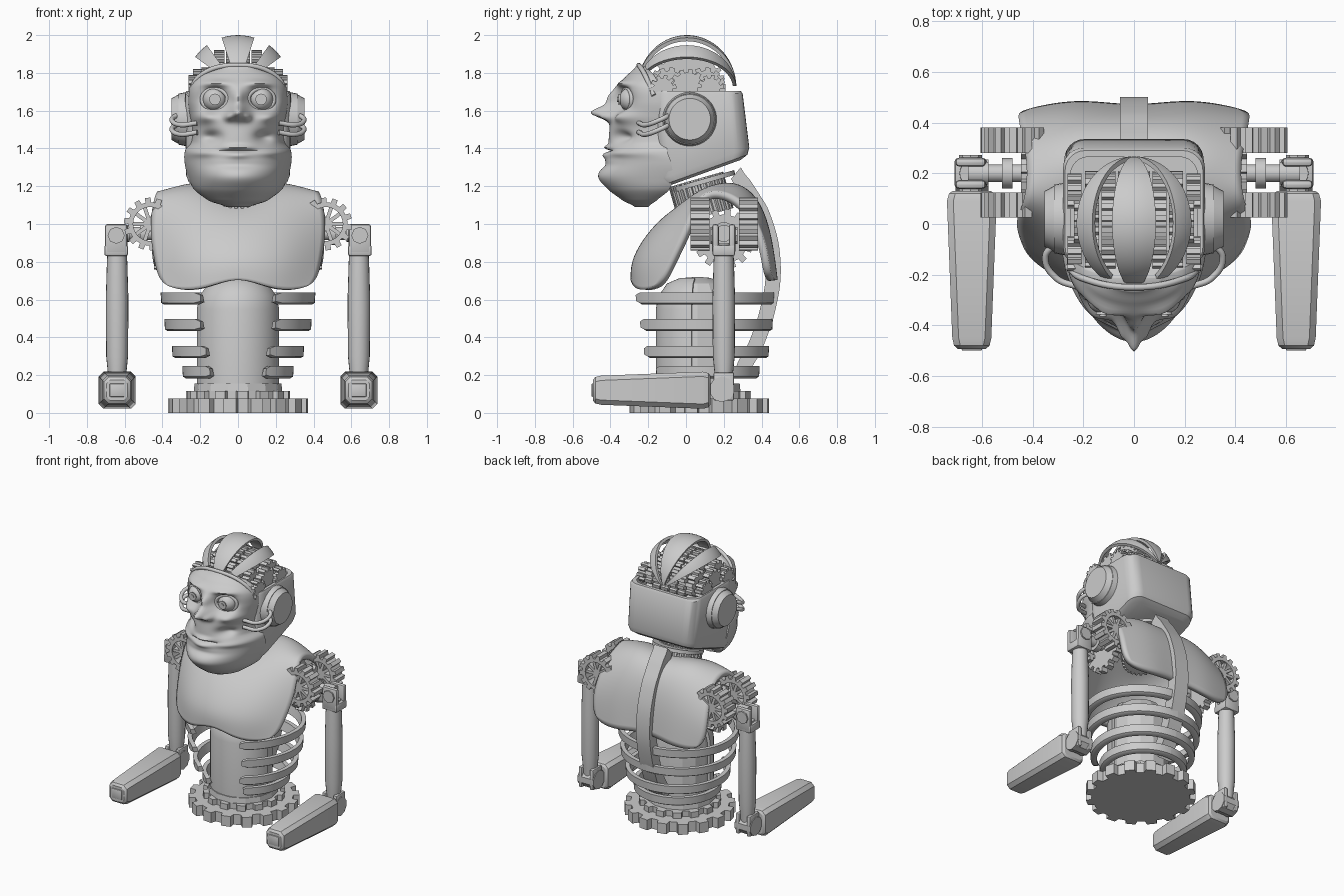
import bpy, bmesh
from math import sin, cos, asin, pi, radians, exp
from mathutils import Vector

if "Cube" in bpy.data.objects:
    bpy.data.objects.remove(bpy.data.objects["Cube"])
ROT = {'x': (0, pi / 2, 0), 'y': (pi / 2, 0, 0), 'z': (0, 0, 0)}

def finish(name, bm, smooth=35, loc=(0, 0, 0), rot=(0, 0, 0)):
    bmesh.ops.recalc_face_normals(bm, faces=bm.faces[:])
    me = bpy.data.meshes.new(name)
    bm.to_mesh(me)
    bm.free()
    if smooth:
        me.shade_smooth()
        me.set_sharp_from_angle(angle=radians(smooth))
    ob = bpy.data.objects.new(name, me)
    bpy.context.collection.objects.link(ob)
    ob.location, ob.rotation_euler = loc, rot
    return ob

def loft(name, rings, loop=False, smooth=35, loc=(0, 0, 0), rot=(0, 0, 0)):
    """Skin closed rings; cap the ends, or join last ring to first."""
    bm = bmesh.new()
    vs = [[bm.verts.new(p) for p in r] for r in rings]
    for a, b in zip(vs, vs[1:] + (vs[:1] if loop else [])):
        for j in range(len(a)):
            bm.faces.new((a[j - 1], a[j], b[j], b[j - 1]))
    for r in ([] if loop else (vs[0], vs[-1])):
        bm.faces.new(r)
    return finish(name, bm, smooth, loc, rot)

def gear(name, loc, axis, R, depth, teeth, tooth=0.03, hole=0):
    pts = [(2 * pi * (i + f) / teeth, r) for i in range(teeth)
           for f, r in ((0, R - tooth), (.4, R - tooth), (.47, R), (.93, R))]
    rings = [[(r * cos(a), r * sin(a), z * depth) for a, r in pts] for z in (-.5, .5)]
    if hole:
        rings += [[(hole * cos(a), hole * sin(a), z * depth) for a, r in pts] for z in (.5, -.5)]
    loft(name, rings, bool(hole), 0, loc, ROT.get(axis, axis))

def lathe(name, prof, n=32, loc=(0, 0, 0), axis='z', smooth=35):
    loft(name, [[(r * cos(2 * pi * i / n), r * sin(2 * pi * i / n), z) for i in range(n)] for r, z in prof],
         False, smooth, loc, ROT.get(axis, axis))

def disc(name, loc, axis, r1, r2, depth, n=32):
    lathe(name, [(r1, -depth / 2), (r2, depth / 2)], n, loc, axis)

def box(name, loc, size, bevel=0.012, rot=(0, 0, 0)):
    bm = bmesh.new()
    bmesh.ops.create_cube(bm, size=1)
    bmesh.ops.scale(bm, vec=size, verts=bm.verts)
    if bevel:
        bmesh.ops.bevel(bm, geom=bm.edges[:], offset=bevel, segments=2, affect='EDGES', profile=.5)
    finish(name, bm, 35, loc, rot)

def tube(name, pts, r, cyclic=False):
    cu = bpy.data.curves.new(name, 'CURVE')
    cu.dimensions, cu.bevel_depth, cu.bevel_resolution, cu.use_fill_caps = '3D', r, 3, True
    sp = cu.splines.new('BEZIER')
    sp.bezier_points.add(len(pts) - 1)
    for b, p in zip(sp.bezier_points, pts):
        b.co, b.handle_left_type, b.handle_right_type = p, 'AUTO', 'AUTO'
    sp.use_cyclic_u = cyclic
    bpy.context.collection.objects.link(bpy.data.objects.new(name, cu))

def spline(tab, z):
    """Smooth lookup in rows (z, a, b, ...)."""
    i = max(k for k in range(len(tab) - 1) if tab[k][0] <= z + 1e-9)
    q = [tab[max(0, min(len(tab) - 1, i + k))] for k in (-1, 0, 1, 2)]
    t = (z - q[1][0]) / (q[2][0] - q[1][0])
    return [.5 * (2 * b + (c - a) * t + (2 * a - 5 * b + 4 * c - d) * t * t + (3 * b - a - 3 * c + d) * t ** 3)
            for a, b, c, d in zip(*[r[1:] for r in q])]

def rrect(w, y0, y1, r, z0, slope=0):
    c = [(cx + r * cos(a), cy + r * sin(a)) for cx, cy, q in ((w - r, y1 - r, 0), (r - w, y1 - r, 1),
         (r - w, y0 + r, 2), (w - r, y0 + r, 3)) for a in [q * pi / 2 + i * pi / 12 for i in range(7)]]
    return [(x, y, z0 + slope * y) for x, y in c]

def octagon(x, y, z, w, h, c):
    return [(x + a * (w - c * k), y, z + b * (h - c * (1 - k))) for a, b, k in (
        (1, -1, 0), (1, 1, 0), (1, 1, 1), (-1, 1, 1), (-1, 1, 0), (-1, -1, 0), (-1, -1, 1), (1, -1, 1))]

# base gears and torso core
gear('base_gear', (0, .07, .0375), 'z', .37, .075, 16, .04)
gear('base_gear_upper', (0, .07, .093), 'z', .275, .045, 14, .03)
core = [(.2, .12), (.2, .55), (.185, .62), (.14, .685), (.07, .715), (.01, .72)]
lathe('torso_core', [(.235, .11), (.23, .155), (.2, .155)] + core[1:], 14, (0, .06, 0), smooth=20)
prof = [(r + .02, z) for r, z in core[:-1]] + [(r, z - .01) for r, z in core[-2::-1]]
loft('belly_plate', [[(r * cos(a), .06 + r * sin(a), z) for r, z in prof]
                     for a in [radians(-172 + 164 * i / 24) for i in range(25)]])
# ribs, open at the front
for z, rx, yf, yb, xf in ((.605, .41, .42, .37, .2), (.465, .39, .40, .36, .2),
                          (.322, .35, .37, .34, .17), (.215, .295, .30, .29, .15)):
    for s in (1, -1):
        rings = []
        for i in range(29):
            a = asin(xf / rx) + (pi - asin(xf / rx)) * i / 28
            ry, e = yf if a < pi / 2 else yb, .6 if i == 0 else 1
            rings.append([(s * (rx + o) * sin(a), .1 - (ry + o) * cos(a), z + q * .032 * e)
                          for o, q in ((0, 1), (-.03, 1), (-.045, -1), (-.018, -1), (-.003, -.7))])
        loft('rib', rings)
# spine strap
path = [(.18, .32), (.33, .40), (.5, .462), (.7, .5), (.9, .49), (1.08, .435), (1.22, .35), (1.3, .29)]
rings = []
for z in [.18 + .035 * i for i in range(33)]:
    p = Vector((0, spline(path, min(z, 1.3))[0], z))
    q = p + .08 * (Vector((0, -.2, .72)) - p).normalized()
    rings.append([(w, v.y, v.z) for w, v in ((-.055, p), (.055, p), (.055, q), (-.055, q))])
loft('spine_strap', rings)
# chest and back shell: rows of centre, middle and edge points, mirrored
rows = [((0, -.30, .735), (.2, -.28, .64), (.405, -.15, .66)), ((0, -.31, .82), (.26, -.26, .80), (.44, -.09, .78)),
        ((0, -.22, .96), (.26, -.16, .97), (.47, .0, .97)), ((0, -.1, 1.06), (.24, -.03, 1.12), (.45, .05, 1.12)),
        ((0, .05, 1.11), (.22, .09, 1.22), (.425, .12, 1.185)), ((0, .2, 1.21), (.22, .25, 1.26), (.42, .24, 1.16)),
        ((0, .36, 1.18), (.22, .37, 1.18), (.44, .34, 1.08)), ((0, .44, 1.0), (.24, .46, .98), (.46, .43, .9)),
        ((0, .46, .74), (.22, .50, .70), (.45, .45, .70))]
bm = bmesh.new()
grid = [[bm.verts.new((s * r[k][0], *r[k][1:])) for s, k in ((-1, 2), (-1, 1), (1, 0), (1, 1), (1, 2))] for r in rows]
for a, b in zip(grid, grid[1:]):
    for j in range(4):
        bm.faces.new((a[j], a[j + 1], b[j + 1], b[j]))
ob = finish('chest_shell', bm, 180)
m = ob.modifiers.new('round', 'SUBSURF')
m.levels = m.render_levels = 3
ob.modifiers.new('thick', 'SOLIDIFY').thickness = .04
# neck
tilt = (radians(16), 0, 0)
gear('neck', (0, .08, 1.14), tilt, .15, .2, 28, .015)
disc('neck_collar', (0, .09, 1.225), tilt, .175, .175, .025)
# skull casing, open on top
loft('skull_casing', [rrect(.24, -.1, .29, .07, 1.235, .36), rrect(.265, -.13, .325, .08, 1.25, .36),
                      rrect(.275, -.15, .335, .08, 1.285, .36), rrect(.28, -.17, .30, .08, 1.69),
                      rrect(.272, -.17, .29, .08, 1.705), rrect(.25, -.16, .265, .07, 1.705),
                      rrect(.25, -.16, .265, .07, 1.6)])
# face: half-width, front depth, back depth, roundness by height, plus soft bumps
face = [(1.09, .06, -.27, -.2, 1), (1.12, .15, -.33, -.16, 1), (1.18, .23, -.41, -.09, 1.1),
        (1.25, .265, -.465, -.07, 1.25), (1.33, .283, -.43, -.08, 1.2), (1.39, .28, -.41, -.1, 1.15),
        (1.43, .25, -.41, -.1, 1.05), (1.5, .243, -.405, -.1, 1), (1.57, .255, -.395, -.1, .9), (1.65, .265, -.38, -.12, .9),
        (1.73, .255, -.365, -.14, .9), (1.79, .2, -.31, -.17, .9), (1.835, .1, -.265, -.21, .9)]
bumps = [(0, 1.59, .038, .036, -.11), (0, 1.665, .03, .045, -.04), (.048, 1.568, .022, .022, -.045),
         (.122, 1.66, .06, .055, .1), (.12, 1.745, .07, .018, -.03), (.17, 1.565, .055, .03, -.035),
         (.14, 1.46, .045, .03, .05), (0, 1.405, .07, .014, -.025), (0, 1.388, .09, .006, .025),
         (0, 1.365, .07, .018, -.025), (.19, 1.375, .09, .02, -.02), (0, 1.31, .12, .018, .012)]
rings = []
for z in [1.09 + .745 * i / 90 for i in range(91)]:
    w, yf, yb, power = spline(face, z)
    rings.append([])
    for a in [-pi / 2 + pi * j / 64 for j in range(65)]:
        x, c = w * sin(a), max(0, cos(a))
        d = sum(h * exp(-((abs(x) - cx) / sx) ** 2 - ((z - cz) / sz) ** 2) for cx, cz, sx, sz, h in bumps)
        rings[-1].append((x, yb + (yf - yb) * c ** power + d * min(1, 3 * c), z))
loft('face', rings, smooth=60)
tube('forehead_rim', [(-.262, -.17, 1.68), (-.2, -.215, 1.785), (0, -.25, 1.84), (.2, -.215, 1.785), (.262, -.17, 1.68)], .013)
for s in (1, -1):
    # eyes and lids
    lathe('eyeball', [(.064 * sin(.02 + .22 * k), -.064 * cos(.02 + .22 * k)) for k in range(15)], 24, (s * .122, -.29, 1.66), 'y')
    disc('iris', (s * .122, -.352, 1.66), 'y', .026, .03, .012, 24)
    disc('pupil', (s * .122, -.359, 1.66), 'y', .012, .014, .01, 16)
    tube('eyelid', [(s * (.122 + .068 * cos(a)), -.312 + .025 * cos(a), 1.66 + .055 * sin(a))
                    for a in [k * pi / 4 for k in range(8)]], .012, True)
    # ears, cheek tubes and head gears
    disc('ear_base', (s * .29, .02, 1.555), (0, s * pi / 2, 0), .145, .135, .05)
    disc('ear_cap', (s * .33, .02, 1.555), (0, s * pi / 2, 0), .135, .11, .045)
    for z in (1.53, 1.58):
        tube('cheek_tube', [(s * .315, -.08, z), (s * .35, -.13, z - .025), (s * .31, -.21, z - .055), (s * .215, -.25, z - .045)], .013)
    for x, y, r, n in ((.1, .01, .2, 26), (.035, .01, .2, 26), (.165, -.09, .11, 12), (.165, .1, .11, 12),
                       (.21, .01, .1, 12), (.235, -.12, .07, 10), (.235, .13, .07, 10)):
        gear('head_gear', (s * x, y, 1.72), 'x', r, .055, n, .018)
# crest strips
for name, p0, p1, t0 in (('crest_centre', -18, 18, 22), ('crest_left', 36, 54, 33), ('crest_right', -54, -36, 33)):
    sec = [(radians(p0 + (p1 - p0) * k / 6), 1) for k in range(7)]
    sec += [(a, .93) for a, _ in reversed(sec)]
    loft(name, [[(.28 * f * sin(t) * sin(a), .005 - .262 * f * cos(t), 1.72 + .28 * f * sin(t) * cos(a))
                 for a, f in sec] for t in [radians(t0 + (176 - t0) * i / 32) for i in range(33)]])
# arms
for s in (1, -1):
    gear('shoulder_side_gear', (s * .42, .2, .92), 'x', .16, .05, 14, .03)
    for y in (.075, .33):
        gear('shoulder_gear', (s * .465, y, 1.0), 'y', .14, .1, 14, .025, .09)
        for k in range(5):
            box('shoulder_spoke', (s * .465, y, 1.0), (.19, .08, .02), 0, (0, k * pi / 5, 0))
    for name, x, r, d in (('axle', .53, .035, .18), ('flange', .5, .06, .04), ('knob', .615, .045, .08)):
        disc('shoulder_' + name, (s * x, .2, .95), 'x', r, r, d, 16)
    for y in (.156, .244):
        box('shoulder_fork', (s * .645, y, .92), (.12, .035, .16), .015)
        disc('shoulder_bolt', (s * .645, y + (y - .2) * .4, .94), 'y', .045, .045, .02, 8)
    box('shoulder_block', (s * .645, .2, .86), (.125, .12, .06))
    lathe('upper_arm', [(.045, .15), (.05, .22), (.058, .3), (.06, .6), (.054, .8), (.048, .9)], 20, (s * .64, .2, 0))
    for x in (.595, .685):
        box('elbow_fork', (s * x, .2, .14), (.03, .11, .15), .01)
    disc('elbow_joint', (s * .64, .19, .125), 'x', .068, .068, .13, 10)
    loft('forearm', [octagon(s * .64, y, .12, w, w, c) for y, w, c in ((.13, .075, .015), (.12, .09, .025),
         (.09, .098, .025), (-.45, .077, .025), (-.48, .07, .025), (-.493, .055, .02))], smooth=30)
    box('forearm_tip', (s * .64, -.48, .12), (.08, .04, .07), .005)
